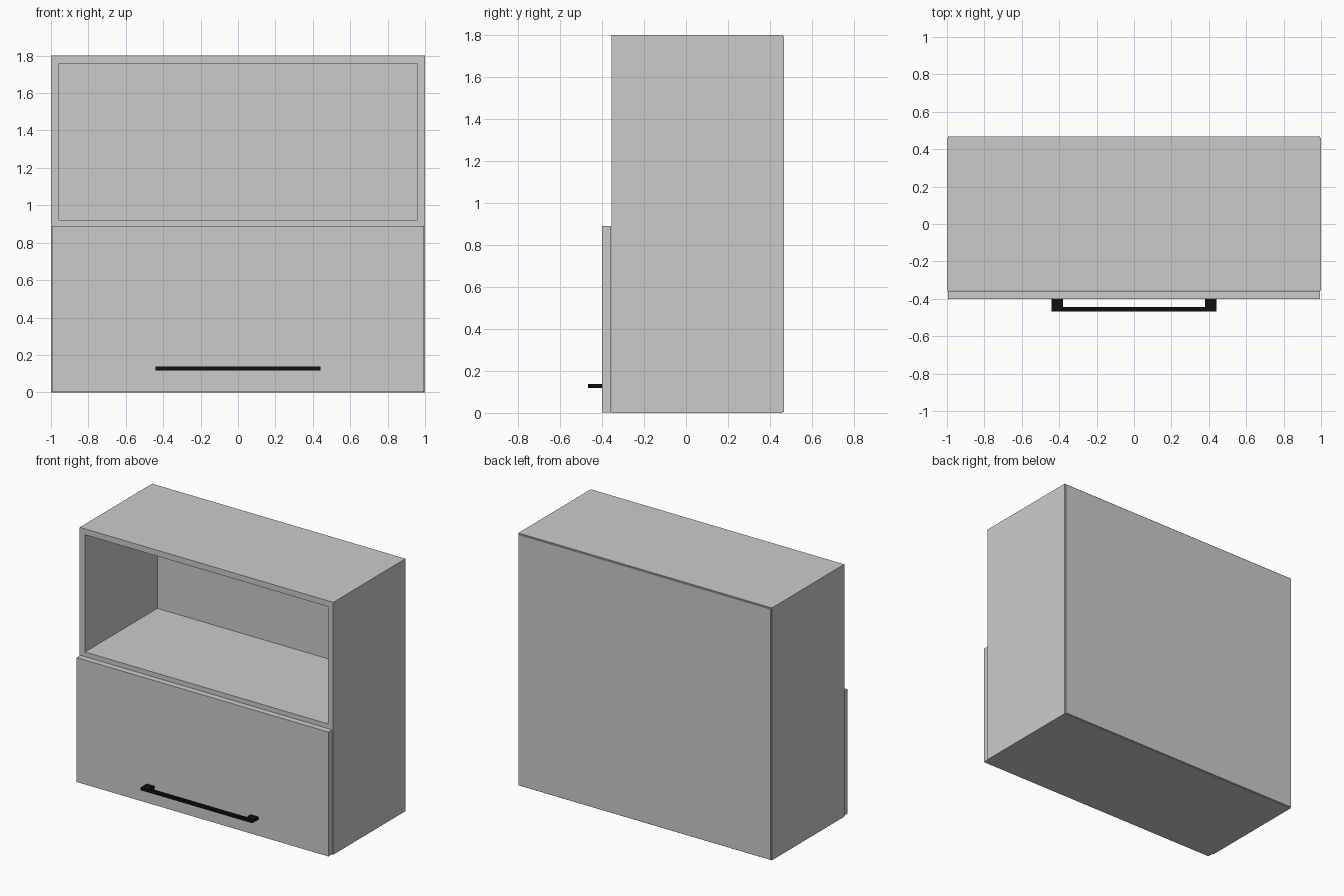
import bpy

if "Cube" in bpy.data.objects:
    bpy.data.objects.remove(bpy.data.objects["Cube"])


def box(name, x, y, z, mat=None):
    """Box spanning the given (min, max) ranges."""
    bpy.ops.mesh.primitive_cube_add(size=1, location=[(a + b) / 2 for a, b in (x, y, z)])
    ob = bpy.context.object
    ob.name = name
    ob.scale = [b - a for a, b in (x, y, z)]
    bpy.ops.object.transform_apply(location=False, rotation=False, scale=True)
    if mat:
        ob.data.materials.append(mat)
    return ob


black = bpy.data.materials.new("handle_black")
black.diffuse_color = (0.005, 0.005, 0.005, 1)
black.use_nodes = True
black.node_tree.nodes["Principled BSDF"].inputs["Base Color"].default_value = black.diffuse_color

W, H, T = 1.0, 1.8, 0.042          # half width, height, board thickness
FRONT, BACK = -0.355, 0.46         # carcass depth range
IN = W - T

# Carcass sides
for side, s in (("left", -1), ("right", 1)):
    box(side + "_side", sorted((s * W, s * IN)), (FRONT, BACK), (0, H))

# Horizontal boards
for name, z0, z1 in (("bottom_board", 0, T), ("middle_shelf", 0.88, 0.922),
                     ("top_board", H - T, H)):
    box(name, (-IN, IN), (FRONT, BACK), (z0, z1))

# Thin back panel, slightly inset from the outer edges
box("back_panel", (-0.995, 0.995), (BACK, 0.468), (0.005, H - 0.007))

# Flap door over the lower compartment
box("door", (-0.994, 0.994), (-0.4, -0.357), (0.003, 0.89))

# Handle bar with two posts
HZ = (0.118, 0.138)
box("handle_bar", (-0.38, 0.38), (-0.468, -0.445), HZ, black)
for side, s in (("left", -1), ("right", 1)):
    box("handle_post_" + side, sorted((s * 0.38, s * 0.44)), (-0.468, -0.4), HZ, black)
